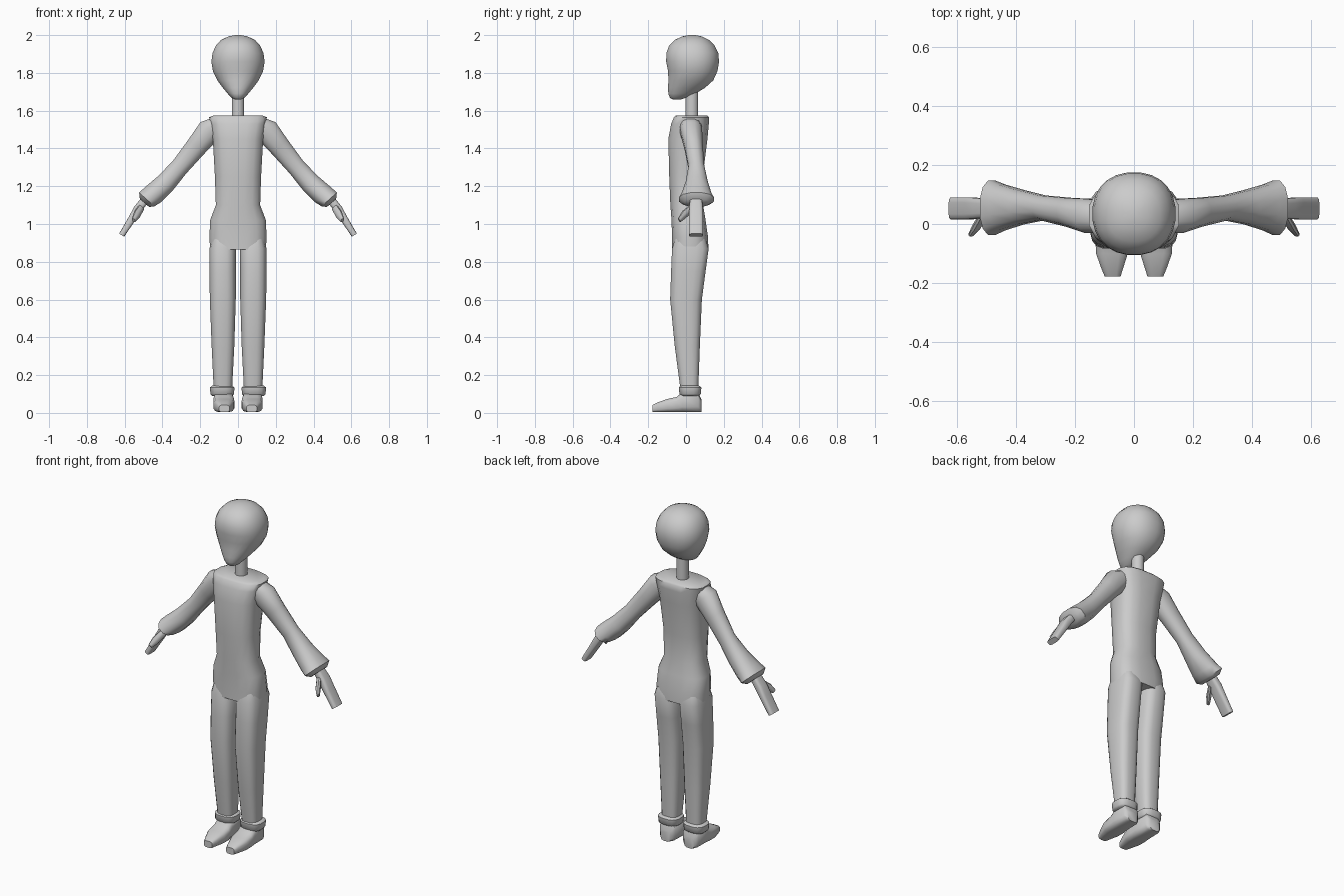
import bpy, bmesh, math
from mathutils import Vector

grey = bpy.data.materials.new("plain grey")
grey.diffuse_color = (0.6, 0.6, 0.6, 1)


def spow(v, p):
    return math.copysign(abs(v) ** p, v)


def oval(c, u, v, power=2.0, sides=12):
    """Rounded ring round c, spanned by the half axes u and v."""
    c, u, v = Vector(c), Vector(u), Vector(v)
    angles = [2 * math.pi * (i + 0.5) / sides for i in range(sides)]
    return [c + u * spow(math.cos(a), 2 / power) + v * spow(math.sin(a), 2 / power)
            for a in angles]


def level(z, x0, x1, y0, y1, power=2.6, sides=16):
    """Horizontal ring filling the given x and y range."""
    return oval(((x0 + x1) / 2, (y0 + y1) / 2, z), ((x1 - x0) / 2, 0, 0),
                (0, (y1 - y0) / 2, 0), power, sides)


def loft(name, rings, mirrored=False, angle=50):
    bm = bmesh.new()
    loops = [[bm.verts.new(p) for p in ring] for ring in rings]
    n = len(loops[0])
    for a, b in zip(loops, loops[1:]):
        for i in range(n):
            bm.faces.new((a[i], a[(i + 1) % n], b[(i + 1) % n], b[i]))
    bm.faces.new(loops[0][::-1])
    bm.faces.new(loops[-1])
    bmesh.ops.recalc_face_normals(bm, faces=bm.faces)
    mesh = bpy.data.meshes.new(name)
    bm.to_mesh(mesh)
    bm.free()
    mesh.materials.append(grey)
    ob = bpy.data.objects.new(name, mesh)
    bpy.context.collection.objects.link(ob)
    if mirrored:
        ob.modifiers.new("mirror", 'MIRROR').use_mirror_merge = False
    bpy.ops.object.select_all(action='DESELECT')
    ob.select_set(True)
    bpy.context.view_layer.objects.active = ob
    bpy.ops.object.shade_smooth_by_angle(angle=math.radians(angle))
    return ob


# Head: narrow chin in front, round skull behind (z, half width, front, back)
loft("head", [level(z, -w, w, f, b, 2.2, 24) for z, w, f, b in [
    (1.658, 0.014, -0.068, -0.03), (1.668, 0.035, -0.086, 0.0),
    (1.69, 0.055, -0.094, 0.05), (1.72, 0.08, -0.096, 0.1),
    (1.76, 0.11, -0.094, 0.145), (1.81, 0.134, -0.096, 0.168),
    (1.86, 0.142, -0.106, 0.176), (1.905, 0.136, -0.105, 0.172),
    (1.945, 0.118, -0.09, 0.152), (1.975, 0.09, -0.06, 0.122),
    (1.993, 0.05, -0.02, 0.085), (2.0, 0.015, 0.015, 0.05)]])

loft("neck", [level(z, -0.034, 0.034, -0.004, 0.066, 2, 12) for z in (1.56, 1.72)])

# Body: shoulders, waist and hips (z, half width, front, back)
loft("torso", [level(z, -w, w, f, b, p) for z, w, f, b, p in [
    (0.865, 0.15, -0.075, 0.12, 2.8), (0.93, 0.153, -0.075, 0.118, 2.8),
    (1.02, 0.15, -0.078, 0.105, 2.7), (1.1, 0.119, -0.084, 0.092, 2.6),
    (1.25, 0.124, -0.09, 0.09, 2.6), (1.45, 0.135, -0.095, 0.115, 2.8),
    (1.53, 0.148, -0.08, 0.122, 3), (1.565, 0.155, -0.065, 0.122, 3),
    (1.575, 0.13, -0.055, 0.112, 3)]])

# Trouser legs and turned-up cuffs
loft("trouser_leg", [level(z, *r, 3) for z, *r in [
    (0.14, 0.03, 0.13, -0.032, 0.066), (0.35, 0.019, 0.14, -0.06, 0.074),
    (0.6, 0.011, 0.15, -0.085, 0.085), (0.75, 0.011, 0.152, -0.08, 0.105),
    (0.87, 0.011, 0.152, -0.075, 0.121), (0.92, 0.03, 0.14, -0.06, 0.105)]], True)
loft("trouser_cuff", [level(z, *r, 2.8) for z, *r in [
    (0.09, 0.03, 0.137, -0.025, 0.068), (0.1, 0.02, 0.147, -0.036, 0.08),
    (0.135, 0.018, 0.149, -0.038, 0.082), (0.144, 0.03, 0.137, -0.028, 0.07)]], True)

# Shoe: rings from heel to pointed toe (y, inner x, outer x, top)
loft("shoe", [oval(((a + b) / 2, y, (t + 0.003) / 2), ((b - a) / 2, 0, 0),
                   (0, 0, (t - 0.003) / 2), 3.5) for y, a, b, t in [
    (0.082, 0.045, 0.11, 0.07), (0.065, 0.025, 0.128, 0.11),
    (-0.02, 0.022, 0.13, 0.11), (-0.05, 0.018, 0.132, 0.085),
    (-0.1, 0.02, 0.13, 0.074), (-0.15, 0.036, 0.112, 0.056),
    (-0.178, 0.045, 0.1, 0.042)]], True)

# Sleeve: narrow elbow, flared wrist (x, y, z, half height, half depth)
across = Vector((0.745, 0, 0.667))
sleeve = [(0.1, 0.025, 1.53, 0.05, 0.055), (0.15, 0.027, 1.495, 0.068, 0.06),
          (0.22, 0.04, 1.41, 0.058, 0.05), (0.31, 0.055, 1.3, 0.05, 0.043),
          (0.385, 0.057, 1.215, 0.056, 0.06), (0.45, 0.056, 1.155, 0.06, 0.08),
          (0.483, 0.055, 1.13, 0.056, 0.095), (0.495, 0.055, 1.112, 0.034, 0.066)]
loft("sleeve", [oval((x, y, z), across * h, (0, d, 0), 2.3)
                for x, y, z, h, d in sleeve], True)

# Flat hand with a short thumb
flat = Vector((0.85, 0, 0.52))
loft("hand", [oval((x, 0.053, z), flat * h, (0, d, 0), 4)
              for x, z, h, d in [(0.475, 1.15, 0.022, 0.03), (0.53, 1.08, 0.023, 0.036),
                                 (0.56, 1.03, 0.02, 0.038), (0.616, 0.941, 0.016, 0.038)]], True)
loft("thumb", [oval((x, y, z), flat * h, (0, 0.6 * h, -0.8 * h), 2.5, 8)
               for x, y, z, h in [(0.51, 0.035, 1.09, 0.016), (0.535, -0.01, 1.05, 0.018),
                                  (0.553, -0.036, 1.02, 0.011)]], True)
